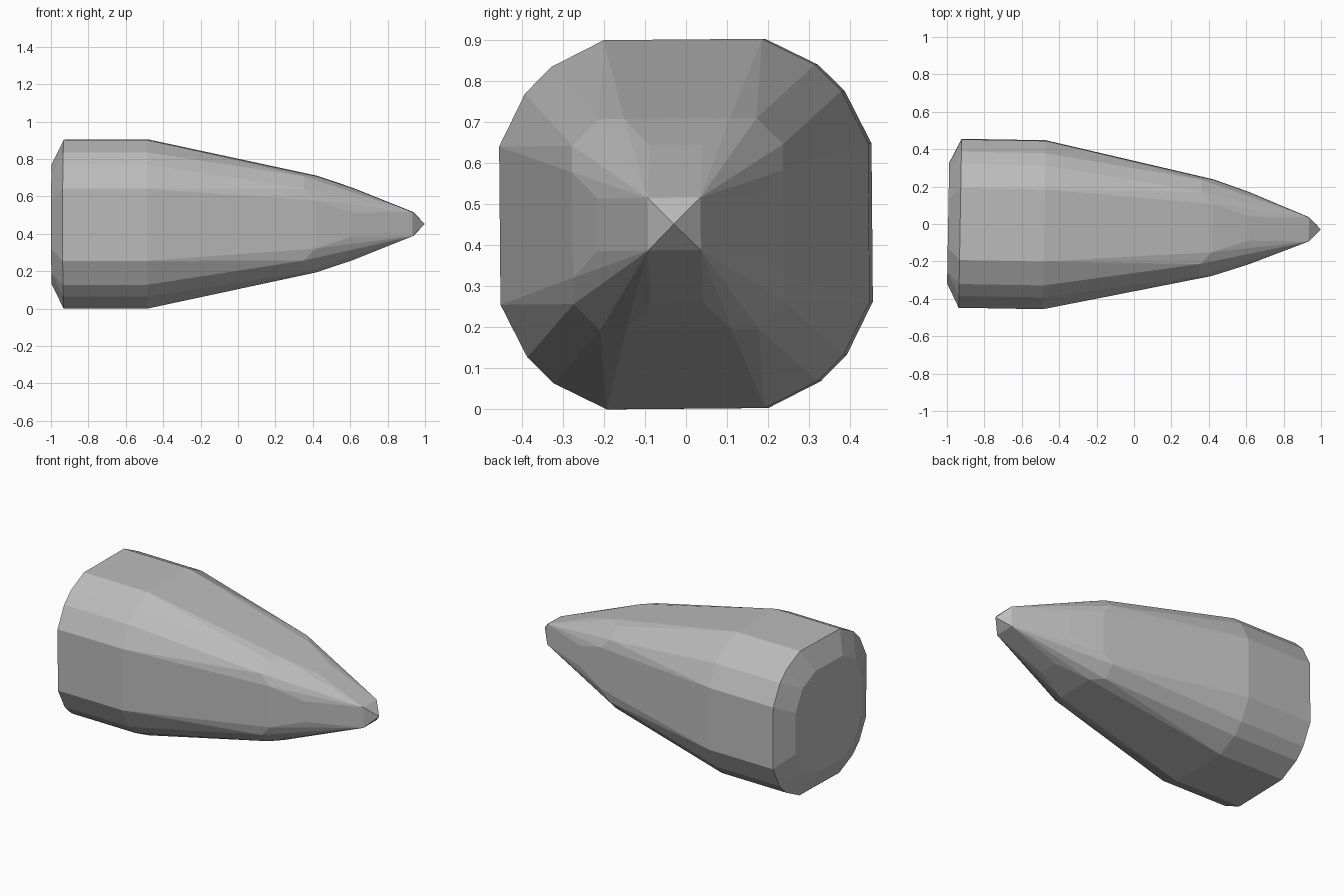
import bpy, bmesh, math
from mathutils import Matrix, Vector

if "Cube" in bpy.data.objects:
    bpy.data.objects.remove(bpy.data.objects["Cube"])

U = 0.0643  # base grid step of the faceted shape

# Cross-sections along the axis: (steps back from the tip, first-quadrant corners)
sections = [
    (0, [(0, 0)]),
    (1, [(1, 1)]),
    (6, [(1, 3), (3, 1)]),
    (9, [(2, 4), (4, 2)]),
    (10, [(3, 4), (4, 3)]),
    (23, [(3, 7), (5, 6), (6, 5), (7, 3)]),
    (30, [(3, 7), (5, 6), (6, 5), (7, 3)]),
    (31, [(2, 5), (4, 4), (5, 2)]),
]

# Mirror every corner into four quadrants, then wrap the points in a hull
bm = bmesh.new()
for back, corners in sections:
    pts = {(sy * y, sz * z) for y, z in corners for sy in (1, -1) for sz in (1, -1)}
    for y, z in sorted(pts):
        bm.verts.new((-back * U, y * U, z * U))
res = bmesh.ops.convex_hull(bm, input=bm.verts[:])
loose = [v for v in bm.verts if not v.link_faces]
bmesh.ops.delete(bm, geom=loose, context='VERTS')
bmesh.ops.dissolve_limit(bm, angle_limit=math.radians(0.3),
                         verts=bm.verts[:], edges=bm.edges[:])
bmesh.ops.recalc_face_normals(bm, faces=bm.faces[:])

# Slight yaw and roll, then centre and stand on the ground
rot = Matrix.Rotation(math.radians(-1.0), 4, 'Z') @ Matrix.Rotation(math.radians(0.5), 4, 'X')
bm.transform(rot)
lo = [min(v.co[i] for v in bm.verts) for i in range(3)]
hi = [max(v.co[i] for v in bm.verts) for i in range(3)]
bm.transform(Matrix.Translation(Vector((-(lo[0] + hi[0]) / 2, -(lo[1] + hi[1]) / 2, -lo[2]))))

mesh = bpy.data.meshes.new("bullet_body")
bm.to_mesh(mesh)
bm.free()
body = bpy.data.objects.new("bullet_body", mesh)
bpy.context.collection.objects.link(body)

# Single grey material
grey = bpy.data.materials.new("plain grey")
grey.diffuse_color = (0.5, 0.5, 0.5, 1)
grey.use_nodes = True
grey.node_tree.nodes["Principled BSDF"].inputs["Base Color"].default_value = grey.diffuse_color
mesh.materials.append(grey)
